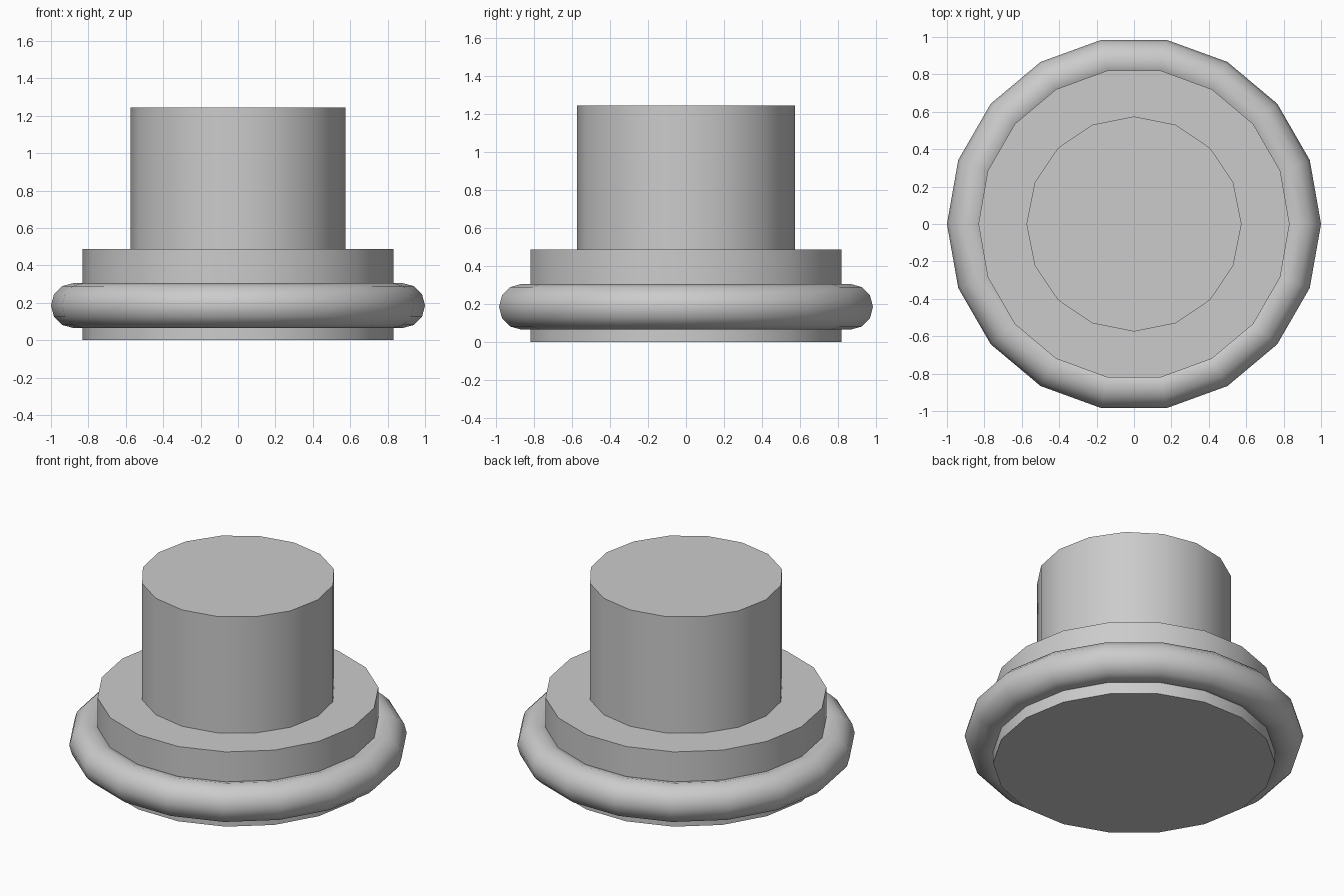
import bpy
import math

if "Cube" in bpy.data.objects:
    bpy.data.objects.remove(bpy.data.objects["Cube"])

# single plain grey for the whole model
grey = bpy.data.materials.new("plain grey")
grey.diffuse_color = (0.6, 0.6, 0.6, 1.0)
grey.use_nodes = True
grey.node_tree.nodes["Principled BSDF"].inputs["Base Color"].default_value = grey.diffuse_color


def finish(name):
    """Name the active object, colour it and smooth its rounded sides."""
    obj = bpy.context.object
    obj.name = name
    obj.data.name = name
    obj.data.materials.append(grey)
    bpy.ops.object.shade_smooth_by_angle(angle=math.radians(40))
    return obj


def drum(name, sides, radius, bottom, top):
    """Upright cylinder with its first corner on the +x axis."""
    bpy.ops.mesh.primitive_cylinder_add(
        vertices=sides, radius=radius, depth=top - bottom,
        location=(0, 0, (bottom + top) / 2))
    obj = bpy.context.object
    # Blender starts cylinders on +y, so turn the corner onto +x
    obj.rotation_euler.z = -math.pi / 2
    return finish(name)


# wide base disc and the narrower post standing on it
drum("base_disc", 18, 0.832, 0.0, 0.487)
drum("post", 16, 0.575, 0.47, 1.245)

# rounded ring around the base
bpy.ops.mesh.primitive_torus_add(
    major_segments=18, minor_segments=12,
    major_radius=0.88, minor_radius=0.12, location=(0, 0, 0.185))
finish("rounded_ring")
